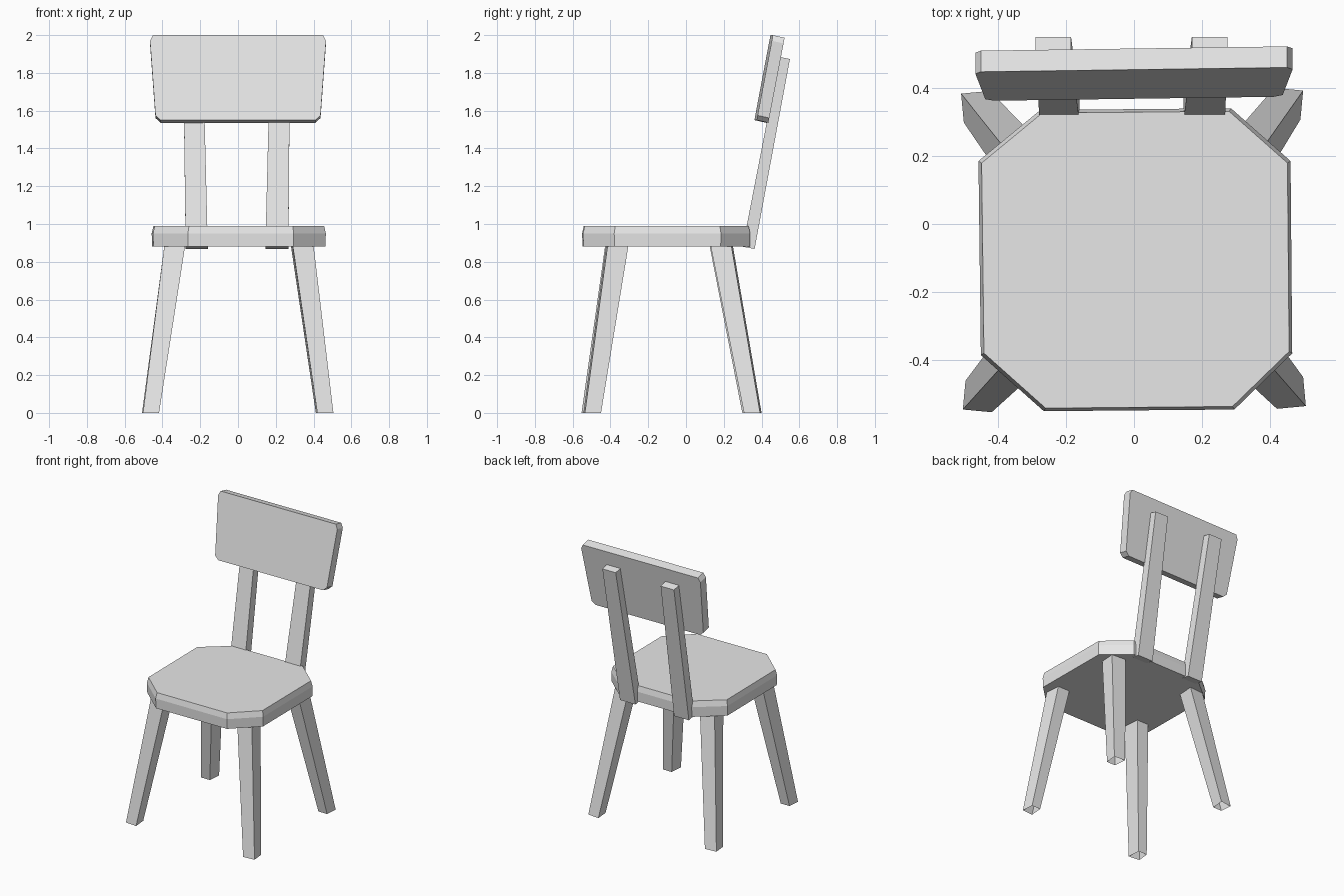
import bpy
import bmesh
from mathutils import Vector

cube = bpy.data.objects.get("Cube")
if cube:
    bpy.data.objects.remove(cube, do_unlink=True)

grey = bpy.data.materials.new("plain grey")
grey.use_nodes = True
GREY = (0.8, 0.8, 0.8, 1)
grey.diffuse_color = GREY
grey.node_tree.nodes["Principled BSDF"].inputs["Base Color"].default_value = GREY


def loft(name, rings, cap_first=True):
    """Skin a stack of matching rings and cap the ends."""
    bm = bmesh.new()
    loops = [[bm.verts.new(p) for p in ring] for ring in rings]
    n = len(loops[0])
    for low, high in zip(loops, loops[1:]):
        for i in range(n):
            j = (i + 1) % n
            bm.faces.new((low[i], low[j], high[j], high[i]))
    if cap_first:
        bm.faces.new(loops[0][::-1])
    bm.faces.new(loops[-1])
    mesh = bpy.data.meshes.new(name)
    bm.to_mesh(mesh)
    bm.free()
    mesh.materials.append(grey)
    obj = bpy.data.objects.new(name, mesh)
    bpy.context.scene.collection.objects.link(obj)
    return obj


def ring(points, z, scale=1.0, centre=(0, 0)):
    return [(centre[0] + (x - centre[0]) * scale,
             centre[1] + (y - centre[1]) * scale, z) for x, y in points]


# Seat: slightly uneven octagon with a softened top rim
outline = [(-0.265, -0.55), (0.295, -0.545), (0.465, -0.38), (0.46, 0.185),
           (0.285, 0.34), (-0.275, 0.335), (-0.457, 0.185), (-0.45, -0.385)]
mid = (0.005, -0.105)
loft("seat", [ring(outline, 0.88, 0.995, mid), ring(outline, 0.95, 1, mid),
              ring(outline, 0.99, 0.98, mid)])


# Legs: splayed, wider at the top, open at the foot
def leg(name, foot, top, sx, sy):
    def square(corner, size, z):
        x, y = corner
        skew = 0.008
        pts = [(x, y), (x - sx * size, y + sy * skew),
               (x - sx * (size - skew), y - sy * size), (x - sx * skew, y - sy * size)]
        if sx * sy < 0:
            pts.reverse()
        return [(px, py, z) for px, py in pts]
    loft(name, [square(foot, 0.085, 0), square(top, 0.11, 0.885)], cap_first=False)


leg("front_right_leg", (-0.503, -0.545), (-0.39, -0.42), -1, -1)
leg("front_left_leg", (0.505, -0.535), (0.40, -0.415), 1, -1)
leg("back_right_leg", (-0.508, 0.383), (-0.39, 0.235), -1, 1)
leg("back_left_leg", (0.497, 0.392), (0.39, 0.24), 1, 1)


# Back posts: leaning bars behind the seat
def post(name, low, high):
    loft(name, [
        [(low[0], 0.30, 0.88), (low[1], 0.30, 0.88),
         (low[1], 0.363, 0.868), (low[0], 0.363, 0.868)],
        [(high[0], 0.495, 1.885), (high[1], 0.495, 1.885),
         (high[1], 0.55, 1.873), (high[0], 0.55, 1.873)]])


post("right_back_post", (-0.277, -0.16), (-0.29, -0.185))
post("left_back_post", (0.145, 0.267), (0.17, 0.275))

# Backrest: tapered board with clipped corners, leaning back, slightly turned
half = [(0.41, 1.55), (0.437, 1.575), (0.466, 1.97), (0.45, 2.0)]
board = half + [(-x, z) for x, z in reversed(half)]
front = [Vector((x, 0.368 + (z - 1.55) * 0.19 + x * 0.014, z)) for x, z in board]
back = [p + Vector((0, 0.062, -0.014)) for p in front]
loft("backrest", [back, front])
